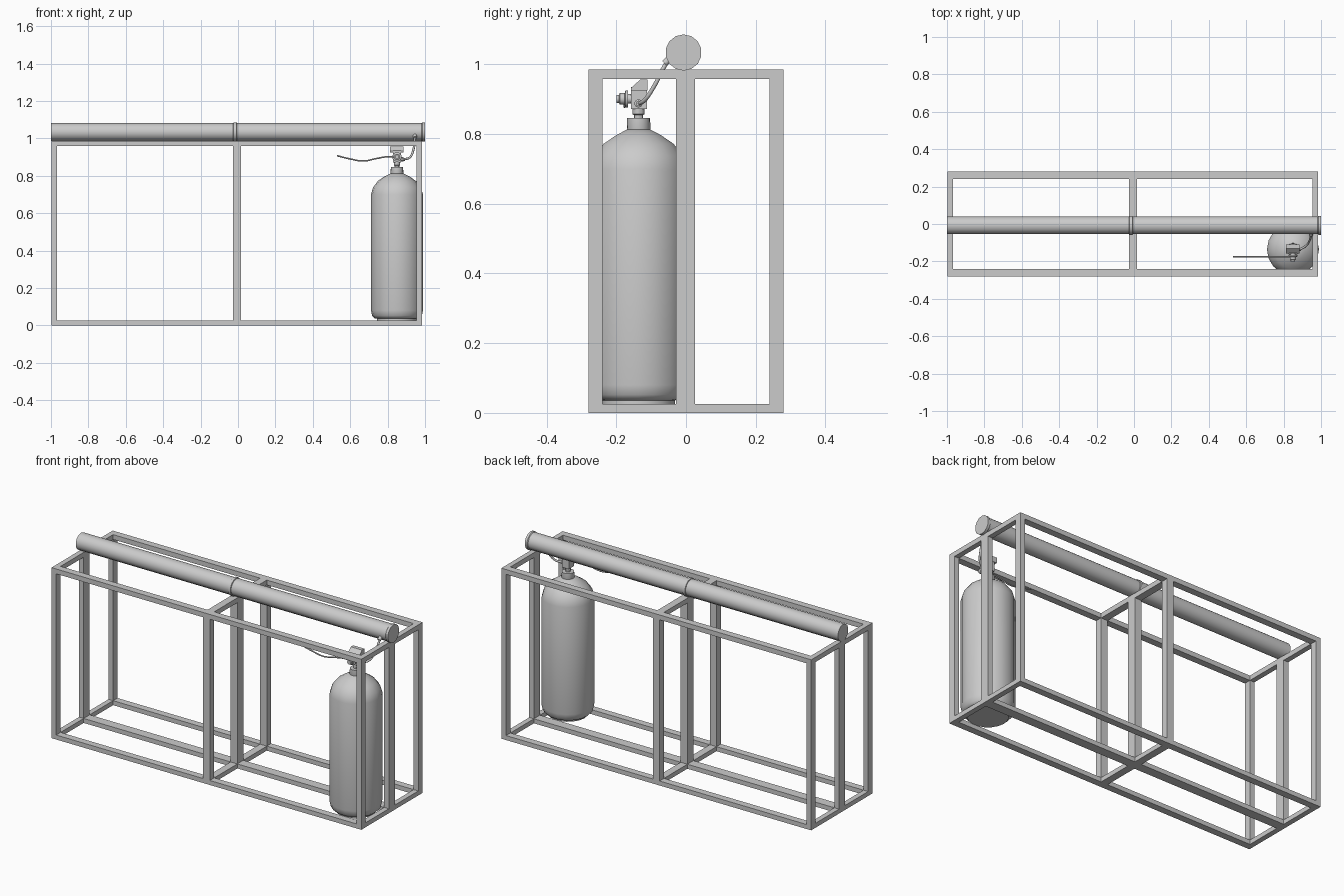
import bpy, bmesh, math
from mathutils import Vector, Matrix

if "Cube" in bpy.data.objects:
    bpy.data.objects.remove(bpy.data.objects["Cube"])


def make_object(name, bm, smooth=None):
    bmesh.ops.recalc_face_normals(bm, faces=bm.faces)
    mesh = bpy.data.meshes.new(name)
    bm.to_mesh(mesh)
    bm.free()
    ob = bpy.data.objects.new(name, mesh)
    bpy.context.collection.objects.link(ob)
    if smooth:
        bpy.ops.object.select_all(action='DESELECT')
        ob.select_set(True)
        bpy.context.view_layer.objects.active = ob
        bpy.ops.object.shade_smooth_by_angle(angle=math.radians(smooth))
    return ob


def box(name, x, y, z):
    """Box from (min, max) pairs."""
    bm = bmesh.new()
    bmesh.ops.create_cube(bm, size=1)
    for v in bm.verts:
        v.co = [lo + (c + 0.5) * (hi - lo) for c, (lo, hi) in zip(v.co, (x, y, z))]
    return make_object(name, bm)


def lathe(name, profile, origin, axis=(0, 0, 1), sides=16, smooth=40):
    """Solid of revolution from (radius, height) pairs along an axis."""
    bm = bmesh.new()
    rot = Vector((0, 0, 1)).rotation_difference(Vector(axis)).to_matrix()
    rings = []
    for r, h in profile:
        rings.append([bm.verts.new(rot @ Vector((r * math.cos(a), r * math.sin(a), h)) + Vector(origin))
                      for a in (2 * math.pi * i / sides for i in range(sides))])
    for a, b in zip(rings, rings[1:]):
        for i in range(sides):
            j = (i + 1) % sides
            bm.faces.new((a[i], a[j], b[j], b[i]))
    bm.faces.new(rings[0])
    bm.faces.new(rings[-1])
    return make_object(name, bm, smooth)


def hose(name, points, radius):
    curve = bpy.data.curves.new(name, 'CURVE')
    curve.dimensions = '3D'
    curve.bevel_depth = radius
    curve.bevel_resolution = 2
    curve.resolution_u = 6
    curve.use_fill_caps = True
    sp = curve.splines.new('BEZIER')
    sp.bezier_points.add(len(points) - 1)
    for bp, p in zip(sp.bezier_points, points):
        bp.co = p
        bp.handle_left_type = bp.handle_right_type = 'AUTO'
    ob = bpy.data.objects.new(name, curve)
    bpy.context.collection.objects.link(ob)


# Frame: three upright rectangles, each with three posts
TOP = 0.986
xs = {"left": (-0.997, -0.967), "middle": (-0.027, 0.016), "right": (0.955, 0.985)}
ys = {"front": (-0.28, -0.24), "centre": (-0.029, 0.026), "back": (0.24, 0.28)}
low, high = (0, 0.026), (0.958, TOP)
for xn, x in xs.items():
    for yn, y in ys.items():
        box(f"{xn}_{yn}_post", x, y, (0, TOP))
    for a, b in (("front", "centre"), ("centre", "back")):
        gap = (ys[a][1], ys[b][0])
        box(f"{xn}_{b}_lower_crossbar", x, gap, low)
        box(f"{xn}_{b}_upper_crossbar", x, gap, high)

# Long rails between the upright rectangles
for a, b in (("left", "middle"), ("middle", "right")):
    gap = (xs[a][1], xs[b][0])
    for yn, y in ys.items():
        box(f"{b}_{yn}_lower_rail", gap, y, low)
        if yn != "centre":
            box(f"{b}_{yn}_upper_rail", gap, y, high)

# Long pipe on top with a joint collar and an end cap
pc = (0, -0.007, 1.034)
lathe("top_pipe", [(0.048, -1.0), (0.048, 0.99)], pc, (1, 0, 0), 14)
lathe("pipe_collar", [(0.048, -0.026), (0.052, -0.024), (0.052, -0.008), (0.048, -0.006)], pc, (1, 0, 0), 14)
lathe("pipe_end_cap", [(0.048, 0.982), (0.052, 0.986), (0.052, 1.0)], pc, (1, 0, 0), 14)

# Gas cylinder
TX, TY = 0.85, -0.136
lathe("gas_cylinder", [(0.106, 0.024), (0.106, 0.036), (0.120, 0.038), (0.133, 0.052), (0.139, 0.08),
                       (0.139, 0.70), (0.128, 0.738), (0.102, 0.772), (0.065, 0.797), (0.034, 0.813)],
      (TX, TY, 0), sides=18, smooth=45)
lathe("cylinder_neck", [(0.030, 0.80), (0.034, 0.815), (0.033, 0.846)], (TX, TY, 0))

# Valve: stem, hexagonal nut, body, wedge-shaped top
lathe("valve_stem", [(0.013, 0.84), (0.013, 0.855), (0.017, 0.857), (0.017, 0.872), (0.010, 0.874), (0.010, 0.89)],
      (TX, TY, 0), sides=12, smooth=30)
box("valve_body", (TX - 0.022, TX + 0.022), (-0.158, -0.112), (0.872, 0.935))
bm = bmesh.new()
outline = [(-0.158, 0.925), (-0.158, 0.932), (-0.132, 0.956), (-0.110, 0.956), (-0.110, 0.925)]
face = bm.faces.new([bm.verts.new((TX - 0.036, y, z)) for y, z in outline])
ext = bmesh.ops.extrude_face_region(bm, geom=[face])
bmesh.ops.translate(bm, vec=(0.072, 0, 0), verts=[v for v in ext["geom"] if isinstance(v, bmesh.types.BMVert)])
make_object("valve_top", bm)

# Front regulator knob and side outlet
lathe("regulator_knob", [(0.014, 0), (0.014, 0.010), (0.025, 0.010), (0.025, 0.018), (0.017, 0.020),
                         (0.017, 0.034), (0.012, 0.036), (0.012, 0.044)],
      (TX, -0.156, 0.901), (0, -1, 0), 14, 30)
lathe("side_outlet", [(0.012, 0.015), (0.012, 0.034), (0.008, 0.036), (0.008, 0.044)],
      (TX, TY, 0.888), (1, 0, 0), 10, 30)

# Hose up to the pipe and loose lead on the left
hose("pipe_hose", [(0.885, TY, 0.887), (0.918, -0.118, 0.898), (0.938, -0.09, 0.94),
                   (0.946, -0.055, 1.005), (0.946, -0.04, 1.022)], 0.006)
lathe("hose_fitting", [(0.010, 0), (0.010, 0.03)], (0.946, -0.062, 1.003), (0, 0.75, 0.66), 10)
hose("loose_lead", [(0.53, -0.176, 0.907), (0.60, -0.176, 0.890), (0.67, -0.176, 0.879),
                    (0.74, -0.176, 0.892), (0.80, -0.176, 0.902), (0.84, -0.176, 0.901)], 0.004)
